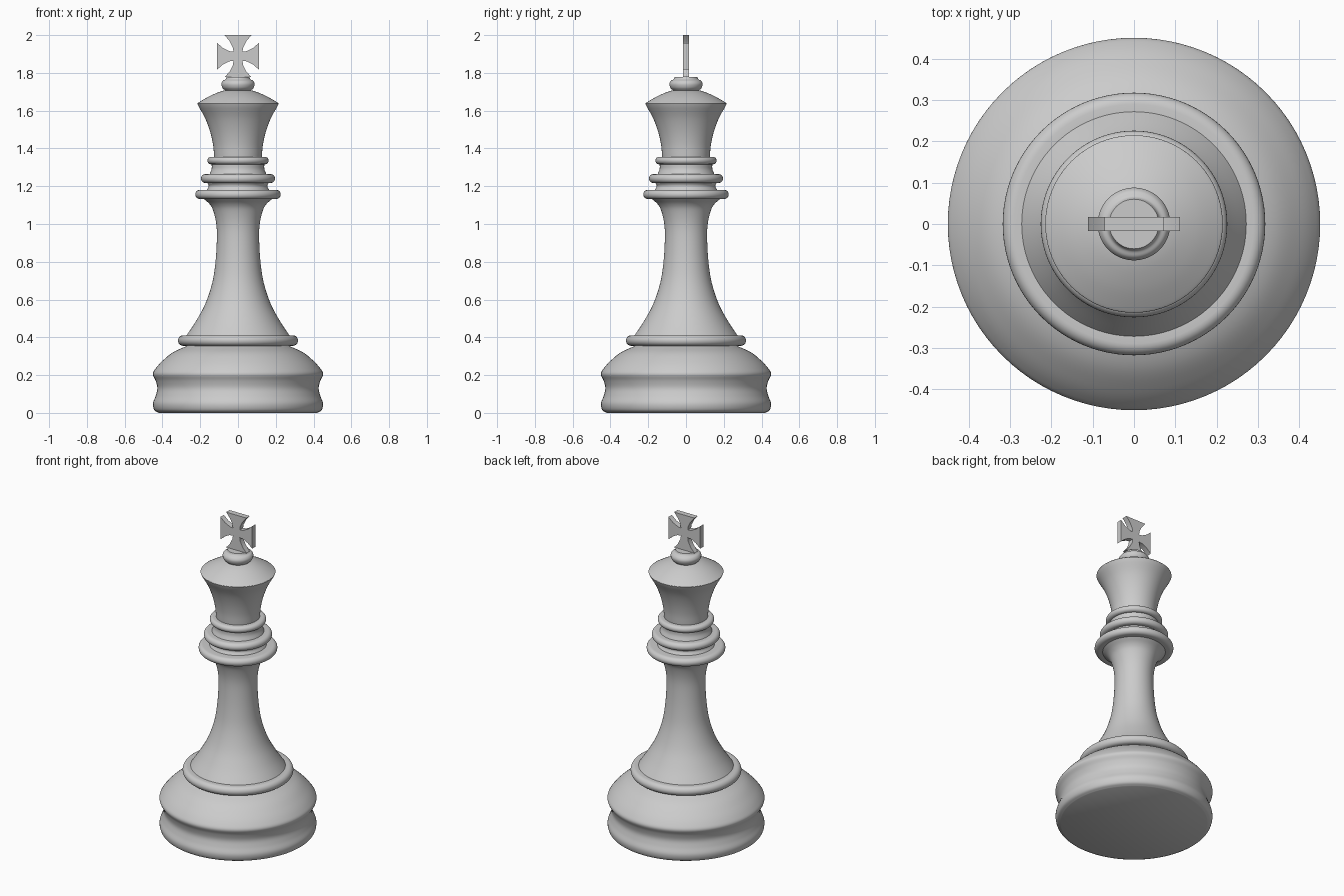
import bpy, bmesh, math
from mathutils import Vector

if "Cube" in bpy.data.objects:
    bpy.data.objects.remove(bpy.data.objects["Cube"])

mat = bpy.data.materials.new("light grey")
mat.diffuse_color = (0.6, 0.6, 0.6, 1)
mat.use_nodes = True
mat.node_tree.nodes["Principled BSDF"].inputs["Base Color"].default_value = mat.diffuse_color


def finish(name, bm, angle):
    bmesh.ops.recalc_face_normals(bm, faces=bm.faces)
    me = bpy.data.meshes.new(name)
    bm.to_mesh(me)
    bm.free()
    me.materials.append(mat)
    ob = bpy.data.objects.new(name, me)
    bpy.context.collection.objects.link(ob)
    bpy.ops.object.select_all(action='DESELECT')
    ob.select_set(True)
    bpy.context.view_layer.objects.active = ob
    bpy.ops.object.shade_smooth_by_angle(angle=math.radians(angle))
    return ob


def spline(pts, n=5):
    # smooth curve passing through every profile point
    p = [Vector(q) for q in pts]
    p = [2 * p[0] - p[1]] + p + [2 * p[-1] - p[-2]]
    out = []
    for i in range(1, len(p) - 2):
        a, b, c, d = p[i - 1:i + 3]
        for k in range(n):
            t = k / n
            out.append(0.5 * (2 * b + (c - a) * t + (2 * a - 5 * b + 4 * c - d) * t * t
                              + (3 * b - a - 3 * c + d) * t ** 3))
    return out + [p[-2]]


def bead(r_low, r_out, r_high, z0, z1, n=12):
    # rounded ring profile between two neck radii
    h = (z1 - z0) / 2
    arc = [(r_out - h + h * math.cos(t), z0 + h + h * math.sin(t))
           for t in [math.pi * (k / n - 0.5) for k in range(n + 1)]]
    return [(r_low, z0)] + arc + [(r_high, z1)]


def lathe(name, profile, cap_bottom=False, cap_top=False, sides=96):
    bm = bmesh.new()
    rings = [[bm.verts.new((r * math.cos(2 * math.pi * i / sides),
                            r * math.sin(2 * math.pi * i / sides), z))
              for i in range(sides)] for r, z in profile]
    for lo, hi in zip(rings, rings[1:]):
        for i in range(sides):
            j = (i + 1) % sides
            bm.faces.new((lo[i], lo[j], hi[j], hi[i]))
    if cap_bottom:
        bm.faces.new(rings[0][::-1])
    if cap_top:
        bm.faces.new(rings[-1])
    # open strips: make sure normals face outward
    me_ob = finish(name, bm, 40)
    f = me_ob.data.polygons[len(profile) // 2 * sides - sides]
    if f.normal.x * f.center.x + f.normal.y * f.center.y < -1e-4:
        me_ob.data.flip_normals()


# Turned body, from the bottom up
lathe("base", spline([(0.42, 0), (0.443, 0.015), (0.45, 0.05), (0.436, 0.09), (0.427, 0.13),
                      (0.436, 0.17), (0.451, 0.205), (0.436, 0.235), (0.40, 0.275),
                      (0.345, 0.32), (0.27, 0.355)]), cap_bottom=True)
lathe("base_ring", bead(0.27, 0.318, 0.272, 0.355, 0.411))
lathe("shaft", spline([(0.272, 0.411), (0.22, 0.49), (0.172, 0.58), (0.136, 0.69), (0.119, 0.80),
                       (0.112, 0.92), (0.115, 1.0), (0.131, 1.07), (0.15, 1.105), (0.18, 1.132)]))
lathe("lower_collar", bead(0.18, 0.226, 0.165, 1.132, 1.181))
lathe("lower_neck", spline([(0.165, 1.181), (0.155, 1.2), (0.162, 1.217)]))
lathe("middle_collar", bead(0.162, 0.196, 0.15, 1.217, 1.264))
lathe("upper_neck", spline([(0.15, 1.264), (0.14, 1.29), (0.139, 1.316)]))
lathe("upper_collar", bead(0.139, 0.162, 0.126, 1.316, 1.356))
lathe("crown", spline([(0.126, 1.356), (0.132, 1.42), (0.148, 1.49), (0.174, 1.56),
                       (0.21, 1.625)]) +
      spline([(0.215, 1.637), (0.209, 1.643), (0.16, 1.672), (0.11, 1.695), (0.07, 1.708)]))
lathe("finial", spline([(0.07, 1.708), (0.083, 1.722), (0.088, 1.742), (0.08, 1.758),
                        (0.066, 1.766), (0.06, 1.778)]), cap_top=True)

# Flared cross: one arm edge turned four times, then extruded
bm = bmesh.new()
cz, outline = 1.888, []
for k in range(4):
    a = k * math.pi / 2
    c, s = math.cos(a), math.sin(a)
    for x, z in ((0.024, 0.024), (0.046, 0.027), (0.08, 0.044), (0.111, 0.071),
                 (0.111, -0.071), (0.08, -0.044), (0.046, -0.027))[::-1]:
        outline.append((x * c - z * s, x * s + z * c))
verts = [bm.verts.new((x, -0.017, cz + z)) for x, z in outline]
face = bm.faces.new(verts)
ext = bmesh.ops.extrude_face_region(bm, geom=[face])
bmesh.ops.translate(bm, vec=(0, 0.034, 0),
                    verts=[g for g in ext["geom"] if isinstance(g, bmesh.types.BMVert)])
cross = finish("cross", bm, 30)
top = max(v.co.z for v in cross.data.vertices)
for v in cross.data.vertices:
    if abs(v.co.z - top) < 1e-4:
        v.co.z = 2.0
